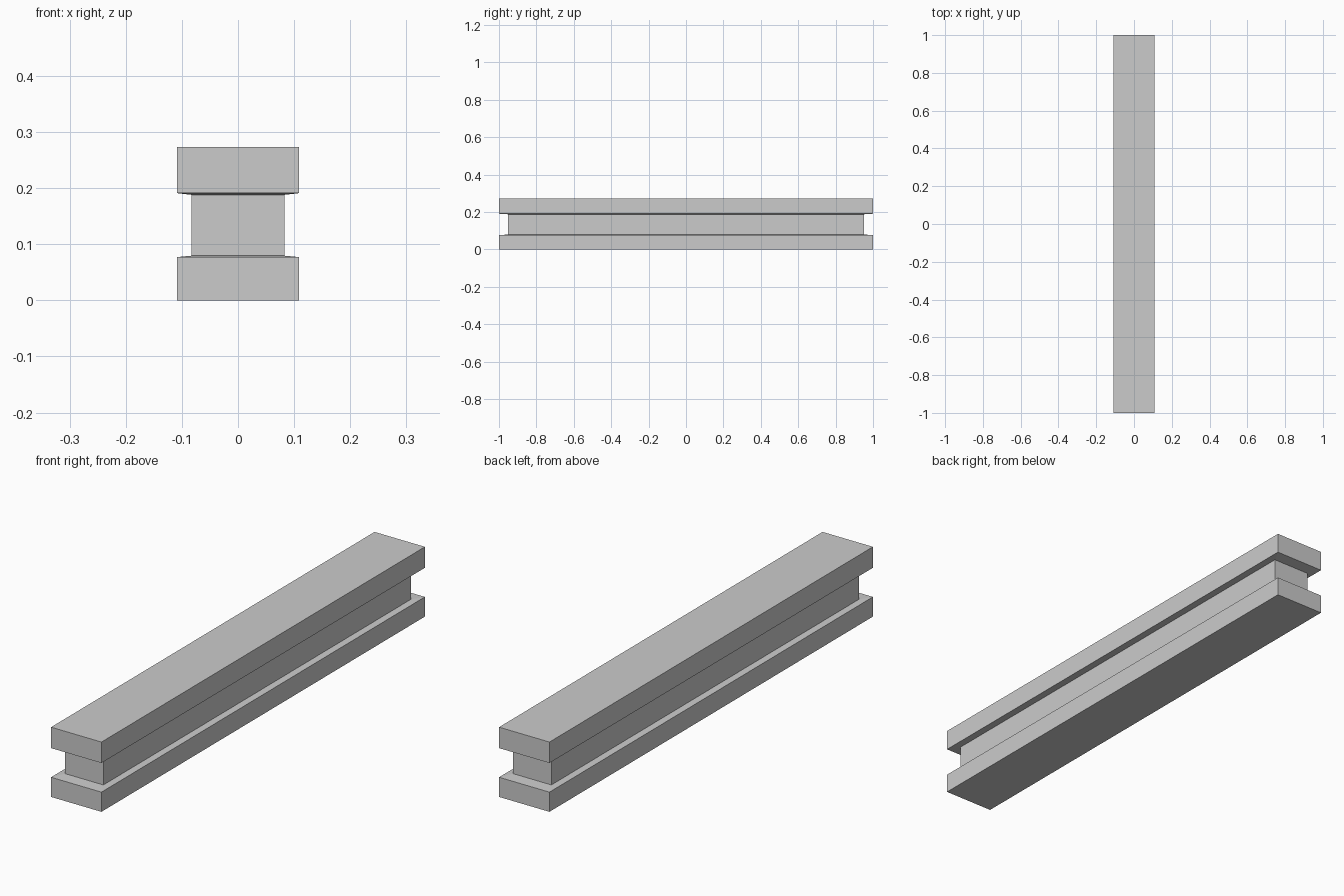
import bpy, bmesh

if "Cube" in bpy.data.objects:
    bpy.data.objects.remove(bpy.data.objects["Cube"])

grey = bpy.data.materials.new("light_grey")
grey.diffuse_color = (0.6, 0.6, 0.6, 1)
grey.use_nodes = True
grey.node_tree.nodes["Principled BSDF"].inputs["Base Color"].default_value = grey.diffuse_color

# Rectangular sections from bottom to top: half width, half length, height
SECTIONS = [
    (0.109, 1.0, 0.0), (0.109, 1.0, 0.077),       # lower flange
    (0.083, 0.951, 0.0795), (0.083, 0.951, 0.188),  # recessed web
    (0.109, 1.0, 0.191), (0.109, 1.0, 0.273),     # upper flange
]

# Loft the sections into one closed beam
bm = bmesh.new()
rings = [[bm.verts.new((sx * w, sy * l, z))
          for sx, sy in ((-1, -1), (1, -1), (1, 1), (-1, 1))]
         for w, l, z in SECTIONS]
bm.faces.new(rings[0][::-1])
bm.faces.new(rings[-1])
for low, high in zip(rings, rings[1:]):
    for i in range(4):
        j = (i + 1) % 4
        bm.faces.new((low[i], low[j], high[j], high[i]))
bmesh.ops.recalc_face_normals(bm, faces=bm.faces)

mesh = bpy.data.meshes.new("beam")
bm.to_mesh(mesh)
bm.free()
mesh.materials.append(grey)
bpy.context.collection.objects.link(bpy.data.objects.new("beam", mesh))
